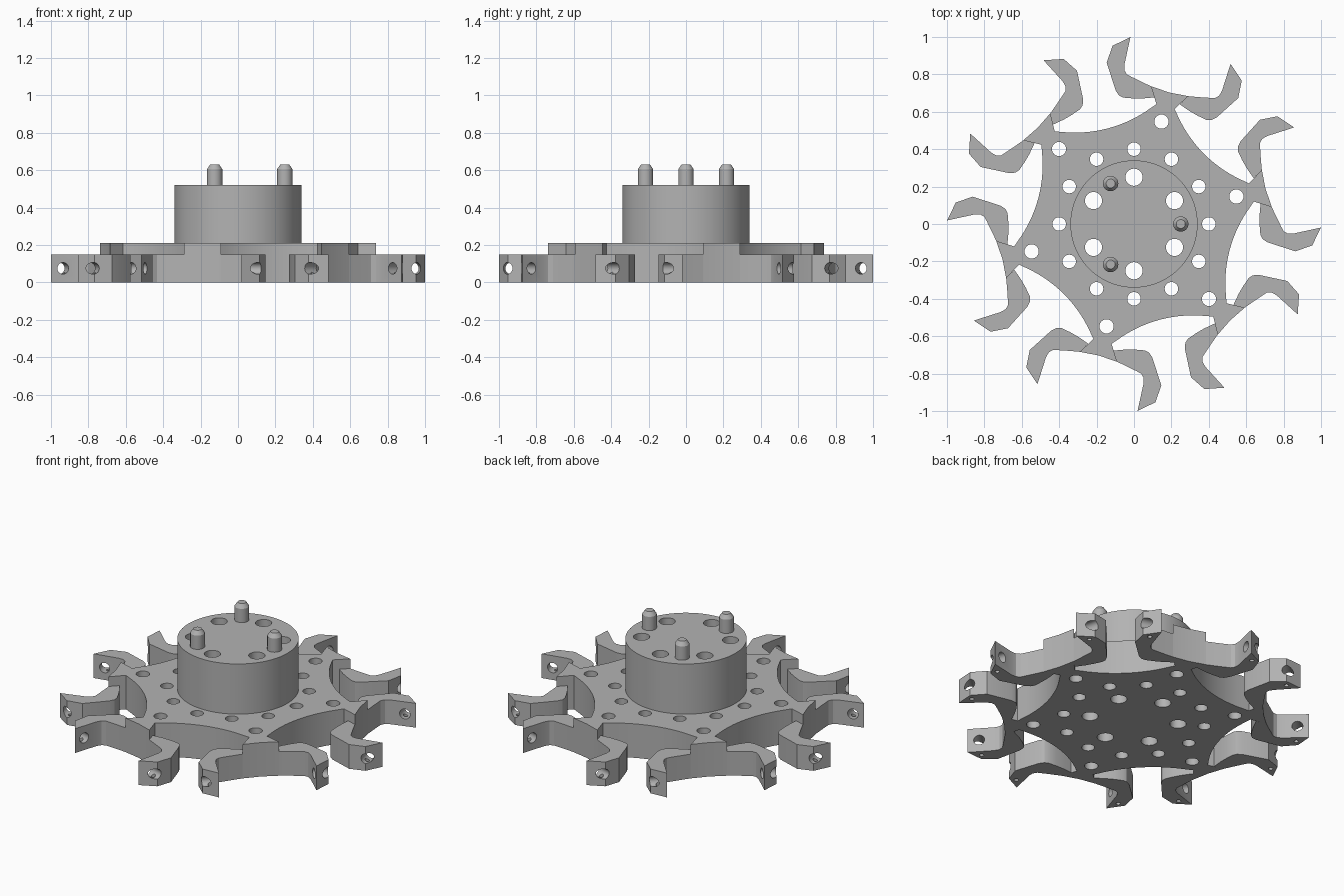
import bpy
import bmesh
from math import sin, cos, pi, radians, atan2, hypot
from mathutils import Matrix

if "Cube" in bpy.data.objects:
    bpy.data.objects.remove(bpy.data.objects["Cube"])

PLATE_TOP, ARM_TOP, HUB_TOP, PIN_TOP = 0.21, 0.15, 0.52, 0.63
LOBES = [radians(15 + 60 * i) for i in range(6)]

steel = bpy.data.materials.new("machined_grey")
steel.use_nodes = True
GREY = (0.45, 0.45, 0.45, 1)
steel.diffuse_color = GREY
steel.node_tree.nodes["Principled BSDF"].inputs["Base Color"].default_value = GREY


def finish(name, bm):
    bmesh.ops.recalc_face_normals(bm, faces=bm.faces)
    mesh = bpy.data.meshes.new(name)
    bm.to_mesh(mesh)
    bm.free()
    mesh.materials.append(steel)
    obj = bpy.data.objects.new(name, mesh)
    bpy.context.collection.objects.link(obj)
    return obj


def prism(name, outline, z0, z1):
    bm = bmesh.new()
    face = bm.faces.new([bm.verts.new((x, y, z0)) for x, y in outline])
    new = bmesh.ops.extrude_face_region(bm, geom=[face])["geom"]
    verts = [g for g in new if isinstance(g, bmesh.types.BMVert)]
    bmesh.ops.translate(bm, verts=verts, vec=(0, 0, z1 - z0))
    return finish(name, bm)


def add_cylinder(bm, r, x, y, z0, z1, sides=32, r2=None):
    place = Matrix.Translation((x, y, (z0 + z1) / 2))
    bmesh.ops.create_cone(bm, cap_ends=True, segments=sides, radius1=r,
                          radius2=r if r2 is None else r2, depth=z1 - z0, matrix=place)


def cut(obj, bm):
    cutter = finish("hole_cutter", bm)
    cutter.hide_render = True
    mod = obj.modifiers.new("holes", "BOOLEAN")
    mod.operation, mod.solver, mod.object = "DIFFERENCE", "EXACT", cutter
    select(obj)
    bpy.ops.object.modifier_apply(modifier=mod.name)
    bpy.data.objects.remove(cutter)


def select(obj):
    bpy.ops.object.select_all(action="DESELECT")
    obj.select_set(True)
    bpy.context.view_layer.objects.active = obj


def smooth(obj):
    select(obj)
    bpy.ops.object.shade_smooth_by_angle(angle=radians(25))


def ring(bm, r, radius, angles, z0, z1):
    for a in angles:
        add_cylinder(bm, r, radius * cos(a), radius * sin(a), z0, z1)


def turn(u, v, a):
    return (u * cos(a) - v * sin(a), u * sin(a) + v * cos(a))


# Base plate: six flared tabs joined by concave sides
NECK_U, NECK_V, SIDE_R, SAG_R = 0.65, 0.05, 0.53, 0.69
half = hypot(NECK_U, NECK_V) * sin(pi / 6 - atan2(NECK_V, NECK_U))
sweep = atan2(half, (SAG_R ** 2 - half ** 2) ** 0.5)
outline = []
for a in LOBES:
    tab = [(NECK_U, -NECK_V), (0.735, -0.103), (0.728, 0), (0.735, 0.103), (NECK_U, NECK_V)]
    outline += [turn(u, v, a) for u, v in tab]
    steps = 16
    for i in range(1, steps):
        t = sweep * (2 * i / steps - 1)
        p = (SIDE_R + SAG_R * (1 - cos(t)), SAG_R * sin(t))
        outline.append(turn(*p, a + pi / 6))
plate = prism("base_plate", outline, 0, PLATE_TOP)

SIXTH = [radians(30 + 60 * i) for i in range(6)]
holes = bmesh.new()
ring(holes, 0.046, 0.25, SIXTH, -0.1, 1)
ring(holes, 0.036, 0.40, [i * pi / 6 for i in range(12)], -0.1, 1)
ring(holes, 0.038, 0.567, LOBES, -0.1, 1)
cut(plate, holes)
smooth(plate)

# Central hub with bolt holes
bm = bmesh.new()
add_cylinder(bm, 0.34, 0, 0, PLATE_TOP, HUB_TOP, 96)
hub = finish("hub", bm)
holes = bmesh.new()
ring(holes, 0.046, 0.25, SIXTH, -0.1, 1)
cut(hub, holes)
smooth(hub)

# Locating pins with chamfered ends
for i in range(3):
    x, y = turn(0.25, 0, i * 2 * pi / 3)
    bm = bmesh.new()
    add_cylinder(bm, 0.041, x, y, HUB_TOP - 0.01, PIN_TOP - 0.025)
    add_cylinder(bm, 0.041, x, y, PIN_TOP - 0.025, PIN_TOP, r2=0.024)
    smooth(finish("locating_pin", bm))

# Hooked arms, a mirrored pair on every tab
HOOK = [(0.682, 0.07), (0.66, 0.13), (0.647, 0.18), (0.638, 0.23), (0.643, 0.255),
        (0.665, 0.28), (0.795, 0.364), (0.89, 0.358), (0.961, 0.277), (0.81, 0.27),
        (0.78, 0.262), (0.762, 0.243), (0.756, 0.215), (0.745, 0.16), (0.735, 0.103)]
for side, label in ((1, "left"), (-1, "right")):
    arm = prism("hooked_arm_" + label, [(u, v * side) for u, v in HOOK], 0, ARM_TOP)
    # Cross hole through the tip
    cross = bmesh.new()
    add_cylinder(cross, 0.031, 0, 0, -0.1, 0.1, 24)
    place = Matrix.Translation((0.895, 0.32 * side, ARM_TOP / 2)) @ Matrix.Rotation(pi / 2, 4, "X")
    bmesh.ops.transform(cross, matrix=place, verts=cross.verts)
    cut(arm, cross)
    # Set-screw hole from below
    screw = bmesh.new()
    add_cylinder(screw, 0.013, 0.885, 0.315 * side, -0.05, 0.06, 16)
    cut(arm, screw)
    smooth(arm)
    arm.rotation_euler.z = LOBES[0]
    for a in LOBES[1:]:
        copy = arm.copy()
        copy.rotation_euler.z = a
        bpy.context.collection.objects.link(copy)
